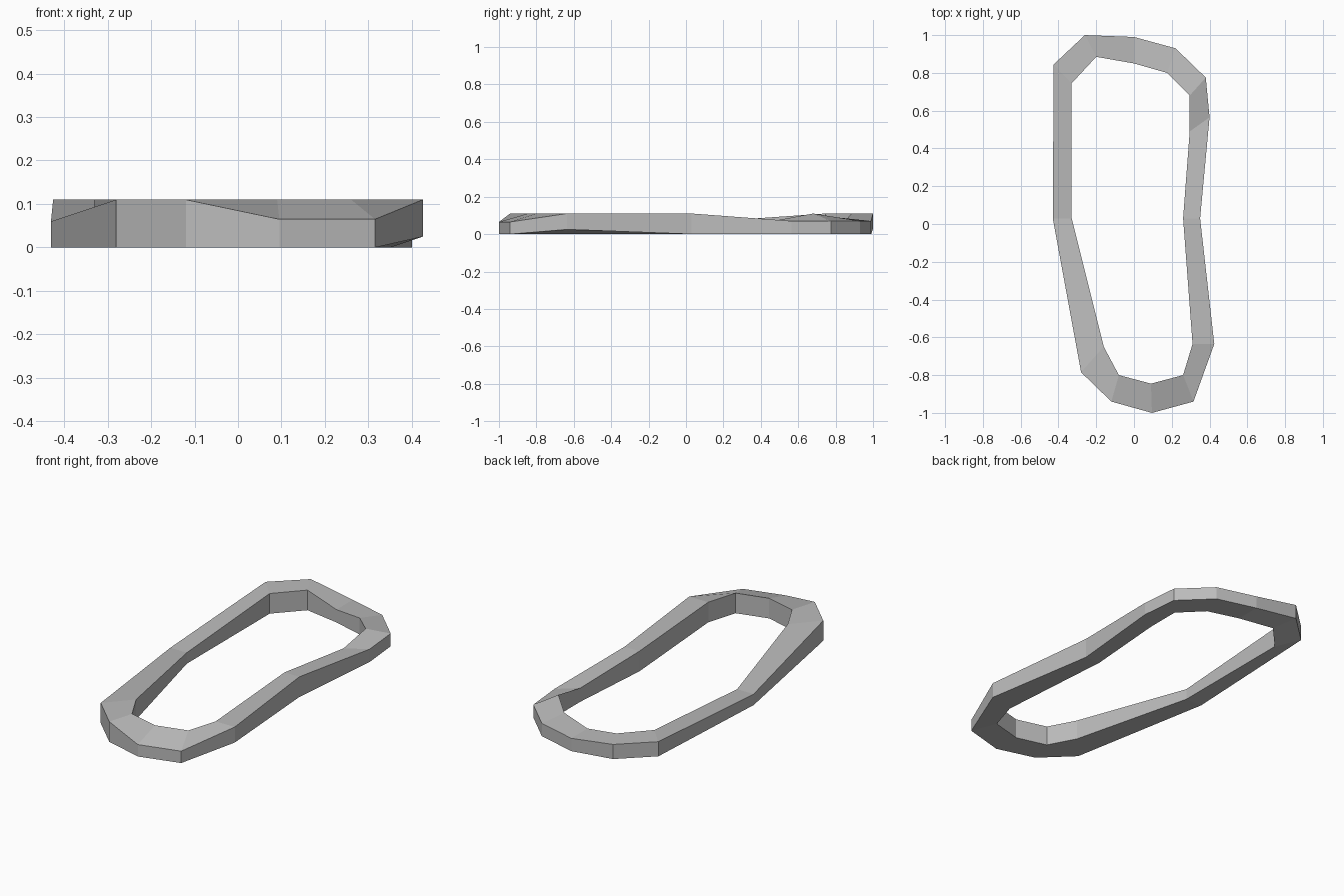
import bpy
import bmesh

cube = bpy.data.objects.get("Cube")
if cube:
    bpy.data.objects.remove(cube)

# One flat grey for the whole rim
grey = bpy.data.materials.new("plain grey")
grey.use_nodes = True
colour = (0.5, 0.5, 0.5, 1)
grey.diffuse_color = colour
grey.node_tree.nodes["Principled BSDF"].inputs["Base Color"].default_value = colour

# Outer outline: x, y, bottom height, top height
outer = [
    (-.26, 1, .03, .11), (0, .99, 0, .07), (.22, .93, 0, .07),
    (.38, .775, 0, .07), (.40, .565, 0, .07), (.35, .03, 0, .11),
    (.425, -.635, .025, .11), (.315, -.94, 0, .065), (.095, -1, 0, .065),
    (-.12, -.94, 0, .11), (-.28, -.785, 0, .11), (-.43, .03, 0, .06),
    (-.425, .845, .03, .11),
]
# Inner outline: x, y, top height (its underside lies flat)
inner = [
    (-.20, .885, .11), (0, .85, .07), (.175, .80, .09),
    (.295, .68, .11), (.295, .49, .075), (.26, .03, .11),
    (.31, -.635, .11), (.26, -.80, .11), (.09, -.845, .11),
    (-.08, -.80, .11), (-.16, -.65, .11), (-.33, .03, .06),
    (-.33, .745, .11),
]

# Four-cornered section at each station, bridged into a closed loop
bm = bmesh.new()
sections = []
for (ox, oy, low, high), (ix, iy, top) in zip(outer, inner):
    corners = [(ox, oy, low), (ox, oy, high), (ix, iy, top), (ix, iy, 0)]
    sections.append([bm.verts.new(c) for c in corners])

for i, a in enumerate(sections):
    b = sections[(i + 1) % len(sections)]
    for k in range(4):
        n = (k + 1) % 4
        bm.faces.new((a[k], a[n], b[n], b[k]))
bmesh.ops.recalc_face_normals(bm, faces=bm.faces)

mesh = bpy.data.meshes.new("sole_rim")
bm.to_mesh(mesh)
bm.free()
mesh.materials.append(grey)
rim = bpy.data.objects.new("sole_rim", mesh)
bpy.context.collection.objects.link(rim)
